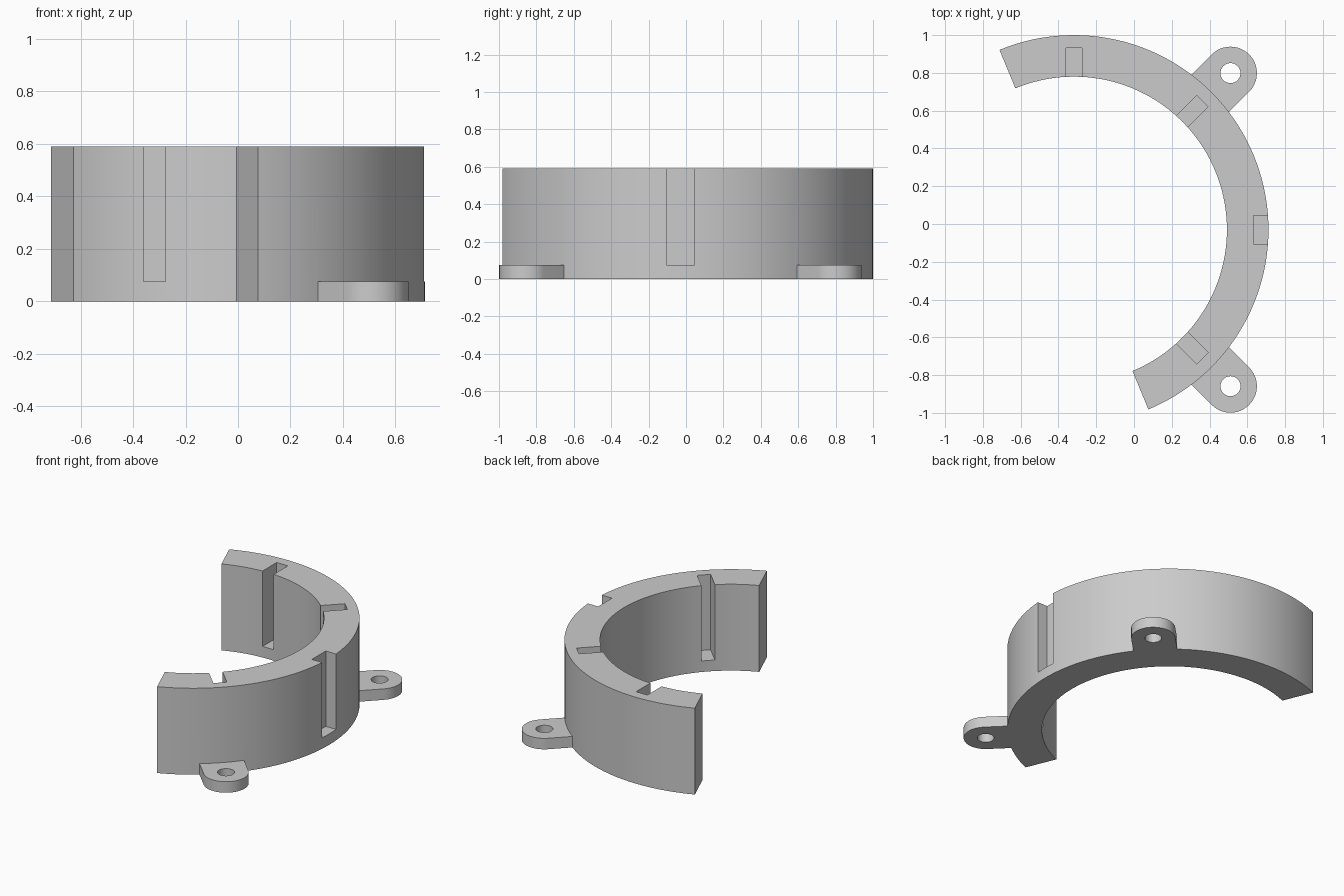
import bpy, bmesh, math
from mathutils import Matrix, Vector

if "Cube" in bpy.data.objects:
    bpy.data.objects.remove(bpy.data.objects["Cube"])

CX, CY = -0.318, -0.03          # ring axis
R_OUT, R_IN, H = 1.03, 0.81, 0.59
TAB_H, TAB_R, TAB_POS, HOLE_R = 0.075, 0.14, 1.172, 0.053


def arc(cx, cy, r, a0, a1, n):
    return [(cx + r * math.cos(math.radians(a0 + (a1 - a0) * i / n)),
             cy + r * math.sin(math.radians(a0 + (a1 - a0) * i / n))) for i in range(n + 1)]


def prism(bm, pts, z0, z1, angle=0.0):
    """Extrude a profile, turned by angle about the ring axis."""
    m = Matrix.Translation((CX, CY, 0)) @ Matrix.Rotation(math.radians(angle), 4, 'Z')
    lo = [bm.verts.new(m @ Vector((x, y, z0))) for x, y in pts]
    hi = [bm.verts.new(m @ Vector((x, y, z1))) for x, y in pts]
    bm.faces.new(lo[::-1])
    bm.faces.new(hi)
    for i in range(len(pts)):
        j = (i + 1) % len(pts)
        bm.faces.new((lo[i], lo[j], hi[j], hi[i]))


def make(name, bm):
    me = bpy.data.meshes.new(name)
    bmesh.ops.recalc_face_normals(bm, faces=bm.faces)
    bm.to_mesh(me)
    bm.free()
    ob = bpy.data.objects.new(name, me)
    bpy.context.collection.objects.link(ob)
    return ob


def boolean(target, tool, op):
    tool.hide_render = True
    mod = target.modifiers.new(op, 'BOOLEAN')
    mod.operation, mod.object, mod.solver = op, tool, 'EXACT'
    bpy.context.view_layer.objects.active = target
    bpy.ops.object.modifier_apply(modifier=mod.name)
    bpy.data.objects.remove(tool)


def box(r0, r1, w):
    return [(r0, -w / 2), (r1, -w / 2), (r1, w / 2), (r0, w / 2)]


# Half ring
bm = bmesh.new()
prism(bm, arc(0, 0, R_OUT, -67.5, 112.5, 72) + arc(0, 0, R_IN, 112.5, -67.5, 72), 0, H)
ring = make("half_ring_bracket", bm)

# Rounded mounting tabs
bm = bmesh.new()
for a in (45, -45):
    prism(bm, [(1.0, -TAB_R)] + arc(TAB_POS, 0, TAB_R, -90, 90, 24) + [(1.0, TAB_R)], 0, TAB_H, a)
boolean(ring, make("mounting_tabs", bm), 'UNION')

# Slots and screw holes
bm = bmesh.new()
for a in (90, 45, -45):
    prism(bm, box(0.7, 0.962, 0.085), TAB_H, H + 0.1, a)
prism(bm, box(0.95, 1.1, 0.15), TAB_H, H + 0.1)
for a in (45, -45):
    prism(bm, arc(TAB_POS, 0, HOLE_R, 0, 360, 32)[:-1], -0.1, 0.2, a)
boolean(ring, make("slot_and_hole_cutters", bm), 'DIFFERENCE')

# Smooth curved walls, keep edges crisp
bpy.ops.object.select_all(action='DESELECT')
ring.select_set(True)
bpy.context.view_layer.objects.active = ring
bpy.ops.object.shade_smooth_by_angle(angle=math.radians(25))
